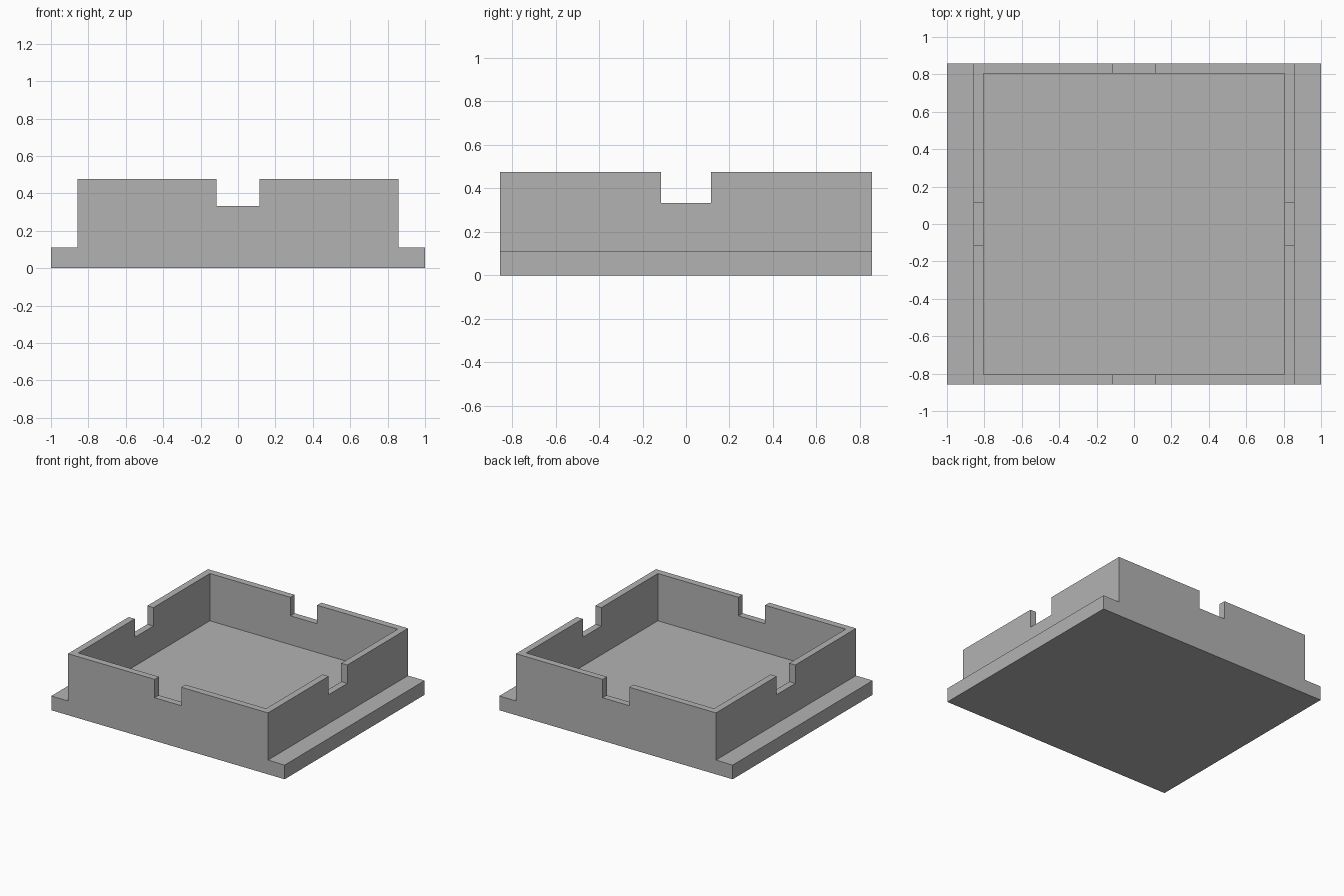
import bpy
import bmesh

cube = bpy.data.objects.get("Cube")
if cube:
    bpy.data.objects.remove(cube, do_unlink=True)

# Main dimensions
FLANGE_X = 1.0      # half width across the side flanges
BODY = 0.857        # half width of the square tray
INNER = 0.805       # half width of the cavity
FLOOR_Z = 0.11      # flange top and cavity floor
NOTCH_Z = 0.333     # bottom of the rim notches
RIM_Z = 0.476       # top of the walls
NOTCH = 0.114       # half width of a notch

grey = bpy.data.materials.new("plain grey")
grey.use_nodes = True
colour = (0.45, 0.45, 0.45, 1)
grey.diffuse_color = colour
grey.node_tree.nodes["Principled BSDF"].inputs["Base Color"].default_value = colour


def extruded(name, profile, half_depth):
    """Extrude an x-z profile symmetrically along y."""
    bm = bmesh.new()
    face = bm.faces.new([bm.verts.new((x, -half_depth, z)) for x, z in profile])
    moved = bmesh.ops.extrude_face_region(bm, geom=[face])["geom"]
    verts = [v for v in moved if isinstance(v, bmesh.types.BMVert)]
    bmesh.ops.translate(bm, verts=verts, vec=(0, 2 * half_depth, 0))
    bmesh.ops.recalc_face_normals(bm, faces=bm.faces)
    mesh = bpy.data.meshes.new(name)
    bm.to_mesh(mesh)
    bm.free()
    obj = bpy.data.objects.new(name, mesh)
    bpy.context.collection.objects.link(obj)
    mesh.materials.append(grey)
    return obj


def cut(target, name, half_x, half_y, bottom):
    """Remove a box that is open at the top from the target."""
    top = RIM_Z + 0.2
    cutter = extruded(name, [(-half_x, bottom), (half_x, bottom),
                             (half_x, top), (-half_x, top)], half_y)
    cutter.hide_render = True
    mod = target.modifiers.new(name, "BOOLEAN")
    mod.operation = "DIFFERENCE"
    mod.solver = "EXACT"
    mod.object = cutter
    bpy.context.view_layer.objects.active = target
    bpy.ops.object.modifier_apply(modifier=mod.name)
    bpy.data.objects.remove(cutter, do_unlink=True)


# Tray body with a flange along both sides
right_half = [(FLANGE_X, 0), (FLANGE_X, FLOOR_Z), (BODY, FLOOR_Z), (BODY, RIM_Z)]
profile = right_half + [(-x, z) for x, z in reversed(right_half)]
tray = extruded("tray", profile, BODY)

# Cavity, then notches through the middle of all four walls
cut(tray, "cavity", INNER, INNER, FLOOR_Z)
cut(tray, "front_back_notches", NOTCH, FLANGE_X + 0.1, NOTCH_Z)
cut(tray, "side_notches", FLANGE_X + 0.1, NOTCH, NOTCH_Z)
